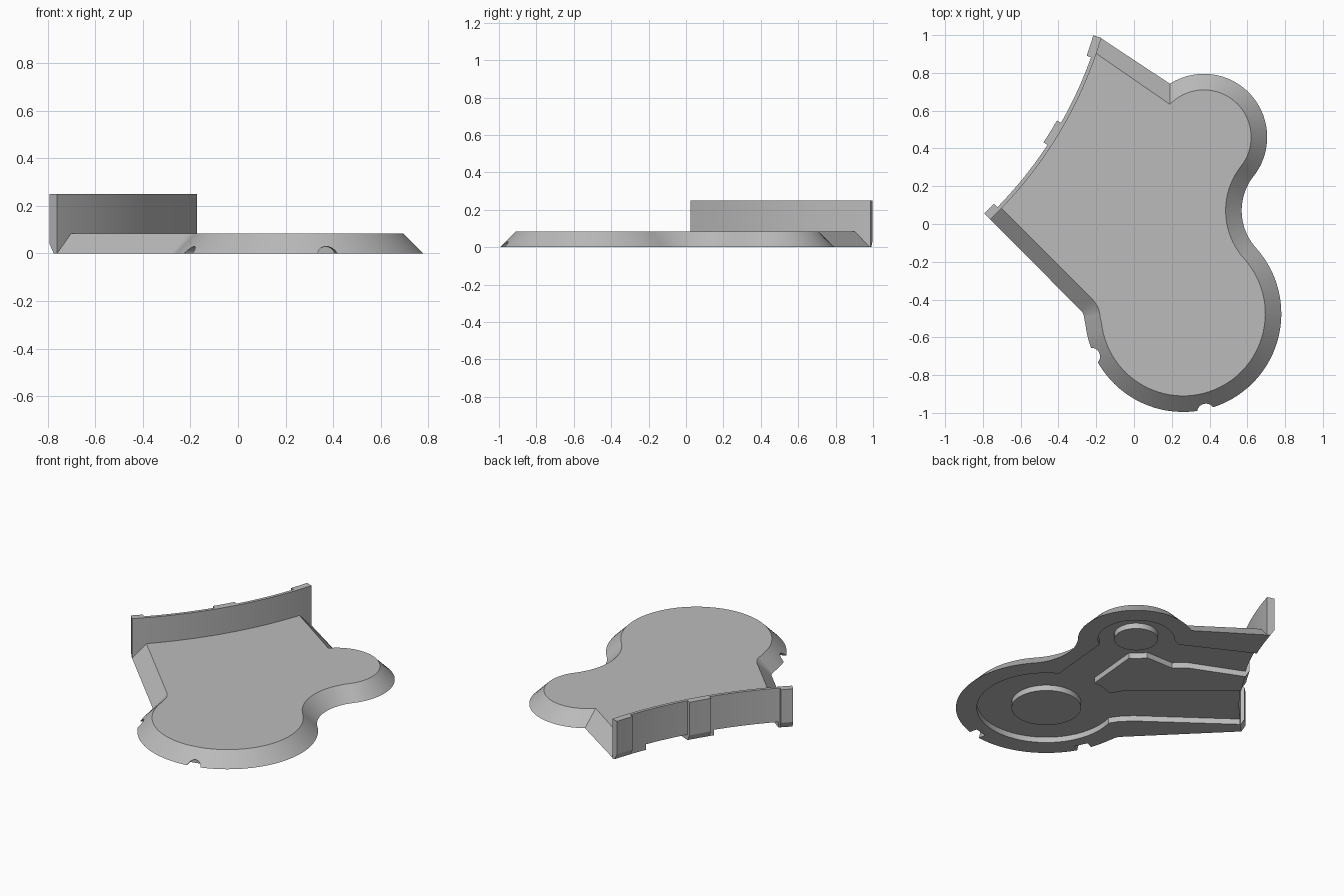
import bpy, bmesh
from math import sin, cos, radians, degrees, acos

cube = bpy.data.objects.get("Cube")
if cube:
    bpy.data.objects.remove(cube, do_unlink=True)

grey = bpy.data.materials.new("plain_grey")
grey.use_nodes = True
grey.diffuse_color = (0.5, 0.5, 0.5, 1)
grey.node_tree.nodes["Principled BSDF"].inputs["Base Color"].default_value = (0.5, 0.5, 0.5, 1)

BIG = (0.26, -0.475)        # centre of the large lobe
SMALL = (0.37, 0.46)        # centre of the small lobe
WALL = (-2.281, 1.614)      # centre of the wall's curve
LOW, HIGH = -46.3, -16.6    # angles of the wall's ends
TOP, SLOPE, DEPTH = 0.085, 0.085, 0.035


def arc(c, r, a0, a1, n):
    angles = [radians(a0 + (a1 - a0) * i / n) for i in range(n + 1)]
    return [(c[0] + r * cos(a), c[1] + r * sin(a)) for a in angles]


def loft(name, rings, closed=False):
    """Skin between equal rings of points, capping the first and last."""
    bm = bmesh.new()
    rows = [[bm.verts.new(p) for p in ring] for ring in rings]
    n = len(rows[0])
    for a, b in zip(rows, rows[1:]):
        for i in range(n):
            j = (i + 1) % n
            bm.faces.new((a[i], a[j], b[j], b[i]))
    bm.faces.new(rows[0][::-1])
    bm.faces.new(rows[-1])
    bmesh.ops.recalc_face_normals(bm, faces=bm.faces)
    mesh = bpy.data.meshes.new(name)
    bm.to_mesh(mesh)
    bm.free()
    ob = bpy.data.objects.new(name, mesh)
    ob.data.materials.append(grey)
    bpy.context.collection.objects.link(ob)
    return ob


def prism(name, pts, z0, z1):
    return loft(name, [[(x, y, z) for x, y in pts] for z in (z0, z1)])


def sweep(name, a0, a1, profile, n):
    """Carry a (radius, height) profile along the wall's curve."""
    rings = []
    for i in range(n + 1):
        a = radians(a0 + (a1 - a0) * i / n)
        rings.append([(WALL[0] + r * cos(a), WALL[1] + r * sin(a), z) for r, z in profile])
    return loft(name, rings)


def select(ob):
    bpy.ops.object.select_all(action='DESELECT')
    ob.select_set(True)
    bpy.context.view_layer.objects.active = ob


def cut(ob, cutters):
    select(ob)
    for c in cutters:
        mod = ob.modifiers.new("cut", 'BOOLEAN')
        mod.operation, mod.solver, mod.object = 'DIFFERENCE', 'EXACT', c
        bpy.ops.object.modifier_apply(modifier=mod.name)


def outline(d):
    """Footprint of the base, inset by d on the sloped sides."""
    corner = degrees(acos(-0.18 / (SMALL_R - d)))
    k = d / SLOPE
    return (arc((-0.324, -0.50), 0.06 + d, 45, 2.5, 8)
            + arc(BIG, 0.52 - d, 182.5, 402.1, 56)[1:]
            + arc((0.865, 0.071), 0.295 + d, 222.1, 141.8, 20)[1:]
            + arc(SMALL, SMALL_R - d, -38.2, corner, 36)[1:]
            + arc(WALL, 2.19, HIGH - 2.2 * k, LOW + 2.2 * k, 24))


SMALL_R = 0.335

# Base with sloped rim
base = loft("base", [[(x, y, z) for x, y in outline(d)] for d, z in ((0, 0), (SLOPE, TOP))])

# Curved wall with three outer ribs
wall = sweep("wall", LOW, HIGH, [(2.2, 0), (2.2, 0.25), (2.18, 0.25), (2.18, 0)], 24)
rib = [(2.19, 0), (2.19, 0.25), (2.155, 0.25), (2.155, 0.04), (2.18, 0)]
mid = (LOW + HIGH) / 2
ribs = [sweep(name, a0, a1, rib, 3) for name, a0, a1 in (
    ("lower_rib", LOW, LOW + 1.9),
    ("middle_rib", mid - 1.8, mid + 1.8),
    ("upper_rib", HIGH - 3.0, HIGH))]

# Underside recesses and channels
pockets = [prism("pocket_cutter", pts, -0.1, DEPTH) for pts in (
    arc(BIG, 0.40, 0, 354, 59),
    arc(SMALL, 0.22, 0, 352.5, 47),
    [(0.22, -0.2), (0.45, -0.2), (0.5, 0.35), (0.27, 0.35)])]
channels = [prism("channel_cutter", pts, -0.1, DEPTH) for pts in (
    [(0.05, -0.05), (-0.48, 0.40), (-0.75, 0.12), (-0.22, -0.27),
     (-0.16, -0.33), (-0.1, -0.42), (0.2, -0.3)],
    [(0.2, 0.6), (0.145, 0.57), (-0.32, 0.81), (-0.42, 0.55),
     (-0.07, 0.40), (0.0, 0.34), (0.2, 0.34)])]

# Scooped notches in the rim
notches = []
for a in (205, -77):
    u, v = cos(radians(a)), sin(radians(a))
    ring = arc((0, -0.015), 0.045, 0, 345, 23)
    notches.append(loft("notch_cutter", [
        [(BIG[0] + r * u - s * v, BIG[1] + r * v + s * u, z) for s, z in ring]
        for r in (0.47, 0.6)]))

cut(base, pockets + channels + notches)
cut(wall, channels)
for c in pockets + channels + notches:
    bpy.data.objects.remove(c, do_unlink=True)

# Round bosses standing in the recesses
bosses = [prism("large_boss", arc(BIG, 0.20, 0, 352.5, 47), 0, DEPTH + 0.01),
          prism("small_boss", arc(SMALL, 0.126, 0, 352.5, 47), 0, DEPTH + 0.01)]

for ob in [base, wall] + ribs + bosses:
    select(ob)
    bpy.ops.object.shade_smooth_by_angle(angle=radians(25))
